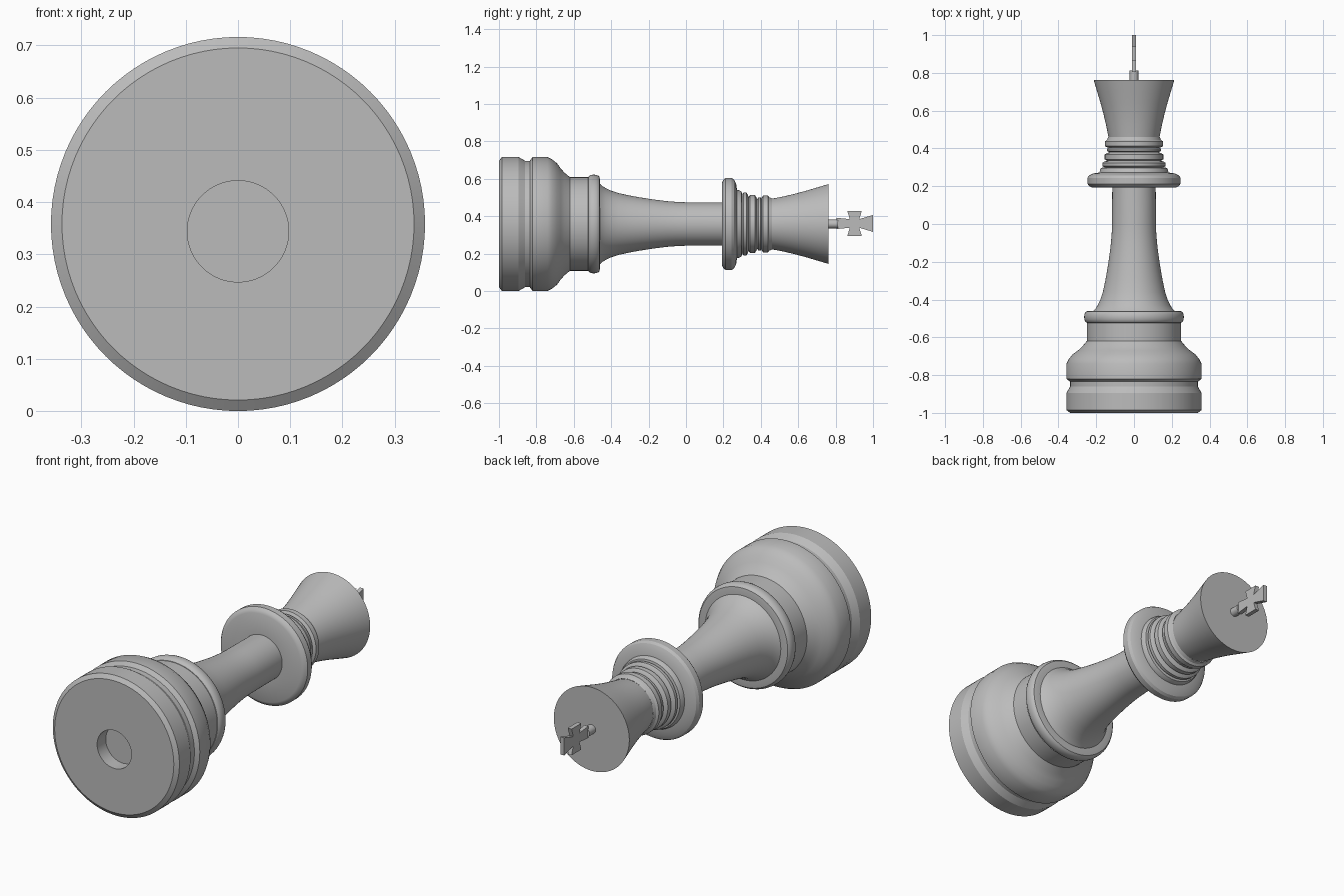
import bpy, bmesh, math

if "Cube" in bpy.data.objects:
    bpy.data.objects.remove(bpy.data.objects["Cube"])

AXIS_Z = 0.36      # height of the lying piece's centre line
SIDES = 96

grey = bpy.data.materials.new("plain grey")
grey.diffuse_color = (0.5, 0.5, 0.5, 1)
grey.use_nodes = True
grey.node_tree.nodes["Principled BSDF"].inputs["Base Color"].default_value = grey.diffuse_color


def finish(name, bm):
    mesh = bpy.data.meshes.new(name)
    bm.to_mesh(mesh)
    bm.free()
    mesh.materials.append(grey)
    ob = bpy.data.objects.new(name, mesh)
    bpy.context.collection.objects.link(ob)
    bpy.ops.object.select_all(action='DESELECT')
    ob.select_set(True)
    bpy.context.view_layer.objects.active = ob
    bpy.ops.object.shade_smooth_by_angle(angle=math.radians(28))
    return ob


def lathe(name, profile):
    """Turn (y, radius[, z offset]) points around the lying centre line."""
    bm = bmesh.new()
    rings = []
    for y, r, *dz in profile:
        z = AXIS_Z + (dz[0] if dz else 0)
        if r == 0:
            rings.append([bm.verts.new((0, y, z))] * SIDES)
        else:
            rings.append([bm.verts.new((r * math.cos(a), y, z + r * math.sin(a)))
                          for a in (math.tau * i / SIDES for i in range(SIDES))])
    for p, q in zip(rings, rings[1:]):
        for i in range(SIDES):
            j = (i + 1) % SIDES
            corners = list(dict.fromkeys((p[i], q[i], q[j], p[j])))
            bm.faces.new(corners)
    return finish(name, bm)


def bead(y0, y1, r0, r1, n=8):
    """Rounded moulding from y0 to y1 swelling from r0 to r1."""
    mid, half = (y0 + y1) / 2, (y1 - y0) / 2
    return [(mid - half * math.cos(math.pi * i / n),
             r0 + (r1 - r0) * math.sin(math.pi * i / n) ** 0.6) for i in range(n + 1)]


# Base with a shallow round recess underneath
lathe("base", [
    (-0.93, 0, -0.014), (-0.93, 0.097, -0.014), (-1, 0.097, -0.014),
    (-1, 0.337), (-0.985, 0.358), (-0.895, 0.358), (-0.86, 0.338),
    (-0.835, 0.338), (-0.82, 0.358), (-0.74, 0.358), (-0.715, 0.345),
    (-0.69, 0.325), (-0.67, 0.297), (-0.65, 0.275), (-0.62, 0.25),
    (-0.525, 0.25)])

# Bead above the base
lathe("base_bead", bead(-0.525, -0.46, 0.235, 0.264) + [(-0.46, 0.205)])

# Flared neck
lathe("neck", [
    (-0.462, 0.216), (-0.45, 0.205), (-0.43, 0.192), (-0.4, 0.178),
    (-0.36, 0.165), (-0.3, 0.152), (-0.25, 0.143), (-0.2, 0.135),
    (-0.15, 0.128), (-0.1, 0.122), (-0.05, 0.118), (0, 0.116), (0.2, 0.115)])

# Wide collar disc
lathe("collar", [
    (0.193, 0.11), (0.193, 0.222), (0.2, 0.236), (0.212, 0.246),
    (0.244, 0.246), (0.257, 0.238), (0.268, 0.215), (0.273, 0.18)])

# Stack of shrinking rings above the collar
rings = [(0.27, 0.183), (0.285, 0.18), (0.297, 0.174)]
for y0, y1, r in ((0.3, 0.33, 0.168), (0.335, 0.375, 0.155),
                  (0.38, 0.405, 0.143), (0.405, 0.445, 0.153)):
    rings += [(y0, r - 0.012), (y0 + 0.007, r), (y1 - 0.007, r), (y1, r - 0.01)]
lathe("collar_rings", rings + [(0.46, 0.137)])

# Flared crown with a flat top
lathe("crown", [
    (0.458, 0.135), (0.52, 0.147), (0.58, 0.161), (0.64, 0.177),
    (0.7, 0.195), (0.763, 0.2135), (0.763, 0)])

# Short peg under the cross
lathe("cross_peg", [(0.755, 0.023), (0.812, 0.023), (0.812, 0)])

# Thin flared cross
half = [(0.805, 0.03), (0.876, 0.023), (0.862, 0.067), (0.94, 0.067),
        (0.926, 0.023), (1.0, 0.045)]
outline = half + [(y, -h) for y, h in reversed(half)]
bm = bmesh.new()
face = bm.faces.new([bm.verts.new((-0.011, y, AXIS_Z + 0.003 + h)) for y, h in outline])
new = bmesh.ops.extrude_face_region(bm, geom=[face])["geom"]
bmesh.ops.translate(bm, vec=(0.022, 0, 0),
                    verts=[v for v in new if isinstance(v, bmesh.types.BMVert)])
bmesh.ops.recalc_face_normals(bm, faces=bm.faces)
finish("cross", bm)

# Rest the model exactly on the ground
low = min(v.co.z for o in bpy.data.objects for v in o.data.vertices)
for o in bpy.data.objects:
    o.location.z -= low
